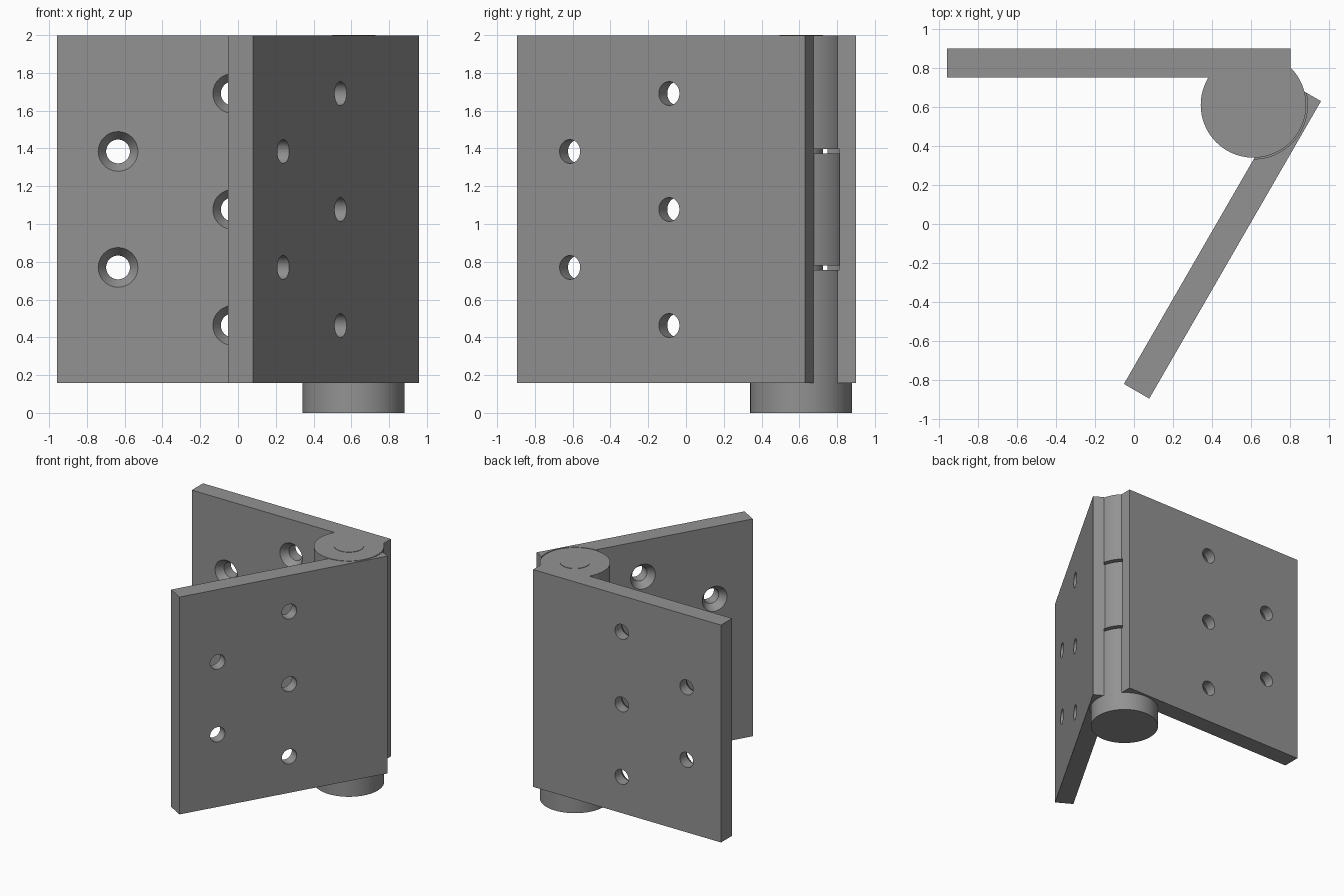
import bpy, bmesh, math
from mathutils import Matrix, Vector

if "Cube" in bpy.data.objects:
    bpy.data.objects.remove(bpy.data.objects["Cube"])

PIN = Vector((0.612, 0.61, 0))          # hinge axis
BOT, TOP = 0.157, 1.997                 # leaf height range
IN, OUT = 0.14, 0.29                    # leaf inner / outer face distance from axis
LOW, HIGH, GAP = 0.769, 1.385, 0.012    # knuckle splits

metal = bpy.data.materials.new("grey metal")
metal.diffuse_color = (0.29, 0.29, 0.29, 1)
metal.use_nodes = True
metal.node_tree.nodes["Principled BSDF"].inputs["Base Color"].default_value = metal.diffuse_color


def make(name, bm):
    bmesh.ops.recalc_face_normals(bm, faces=bm.faces)
    me = bpy.data.meshes.new(name)
    bm.to_mesh(me)
    bm.free()
    me.materials.append(metal)
    ob = bpy.data.objects.new(name, me)
    bpy.context.collection.objects.link(ob)
    return ob


def lathe(name, profile, n=96, matrix=Matrix()):
    """Solid of revolution about z from (radius, height) pairs."""
    bm = bmesh.new()
    rings = [[bm.verts.new((r * math.cos(math.tau * i / n), r * math.sin(math.tau * i / n), h))
              for i in range(n)] for r, h in profile]
    for a, b in zip(rings, rings[1:]):
        for i in range(n):
            j = (i + 1) % n
            bm.faces.new((a[i], a[j], b[j], b[i]))
    bm.faces.new(rings[0])
    bm.faces.new(rings[-1])
    bm.transform(matrix)
    return make(name, bm)


def cylinder(name, r, z0, z1):
    return lathe(name, [(r, z0), (r, z1)])


def box(name, lo, hi):
    bm = bmesh.new()
    bmesh.ops.create_cube(bm, size=1)
    for v in bm.verts:
        v.co = [lo[k] if v.co[k] < 0 else hi[k] for k in range(3)]
    return make(name, bm)


def boolean(ob, tool, op):
    tool.hide_render = True
    m = ob.modifiers.new("cut", 'BOOLEAN')
    m.object, m.operation, m.solver = tool, op, 'EXACT'
    bpy.context.view_layer.update()
    me = bpy.data.meshes.new_from_object(ob.evaluated_get(bpy.context.evaluated_depsgraph_get()))
    ob.modifiers.clear()
    ob.data = me
    bpy.data.objects.remove(tool)


def smooth(ob):
    bpy.ops.object.select_all(action='DESELECT')
    ob.select_set(True)
    bpy.context.view_layer.objects.active = ob
    bpy.ops.object.shade_smooth_by_angle(angle=math.radians(30))


def leaf(name, side, knuckles, clearances, angle):
    # flat plate
    y0, y1 = sorted((side * IN, side * OUT))
    ob = box(name, (-1.57, y0, BOT), (0.19, y1, TOP))
    # room for the other leaf's knuckles
    for z0, z1 in clearances:
        boolean(ob, cylinder("clearance_cutter", 0.277, z0, z1), 'DIFFERENCE')
    # own knuckles
    for z0, z1 in knuckles:
        boolean(ob, cylinder("knuckle", 0.27, z0, z1), 'UNION')
    # countersunk screw holes
    mid = (BOT + TOP) / 2
    holes = [(0.64, d) for d in (-0.614, 0, 0.614)] + [(1.247, d) for d in (-0.307, 0.307)]
    for u, d in holes:
        mat = Matrix.Translation((-u, 0, mid + d)) @ Matrix.Rotation(-side * math.pi / 2, 4, 'X')
        boolean(ob, lathe("screw_cutter", [(0.112, IN - 0.01), (0.063, 0.20), (0.063, OUT + 0.02)],
                          48, mat), 'DIFFERENCE')
    ob.location = PIN
    ob.rotation_euler.z = angle
    smooth(ob)


leaf("fixed_leaf", 1, [(BOT, LOW - GAP), (HIGH + GAP, TOP)],
     [(LOW - GAP, HIGH + GAP)], 0)
leaf("swinging_leaf", -1, [(LOW + GAP, HIGH - GAP)],
     [(BOT - 0.1, LOW + GAP), (HIGH - GAP, TOP + 0.1)], math.radians(60))

# pin with its wide head at the bottom
pin = lathe("hinge_pin", [(0.27, 0), (0.27, BOT), (0.115, BOT), (0.115, 2.0)])
pin.location = PIN
smooth(pin)
